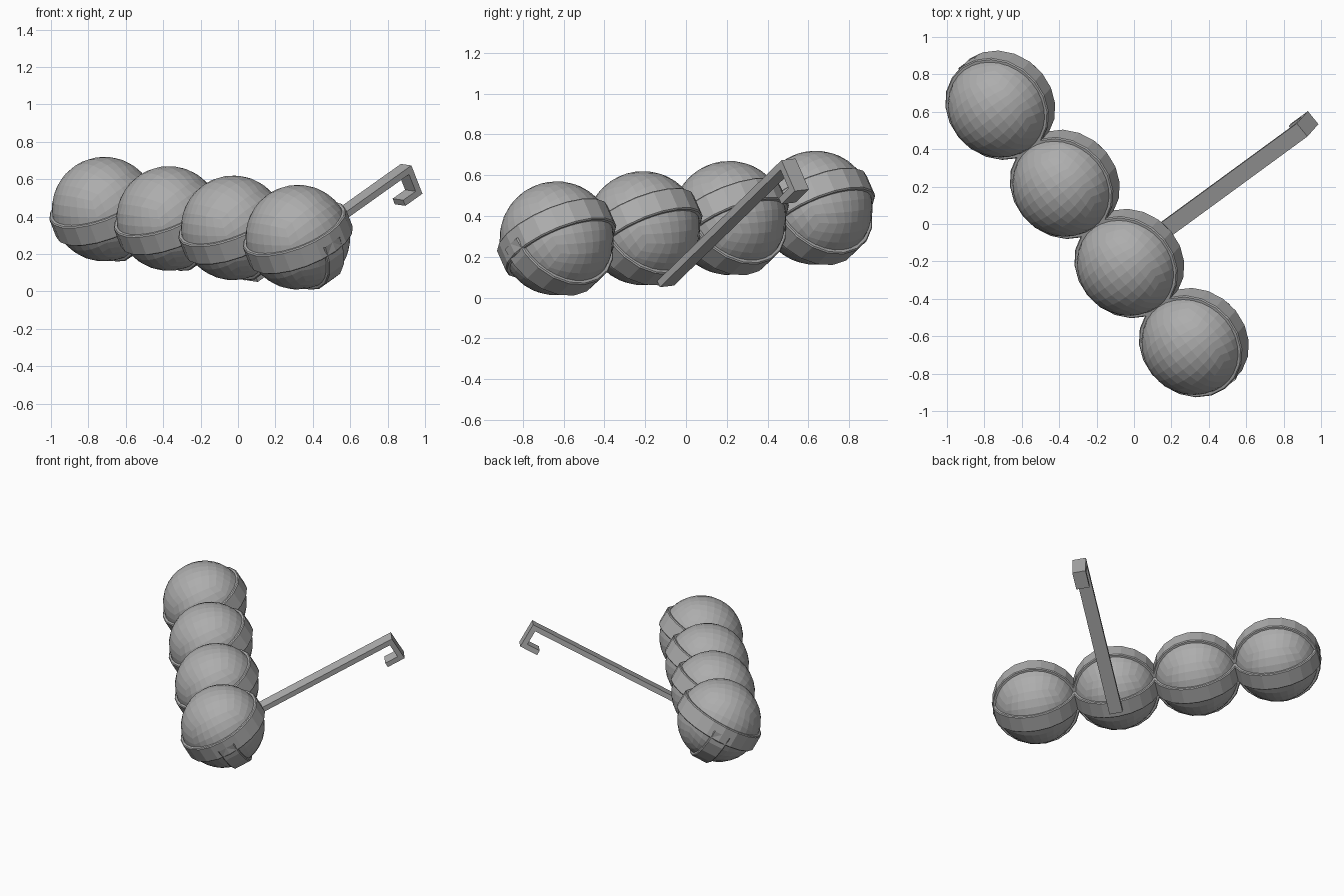
import bpy, bmesh, math
from mathutils import Vector, Matrix

cube = bpy.data.objects.get("Cube")
if cube:
    bpy.data.objects.remove(cube, do_unlink=True)

grey = bpy.data.materials.new("plain_grey")
grey.use_nodes = True
colour = (0.42, 0.42, 0.42, 1)
grey.diffuse_color = colour
grey.node_tree.nodes["Principled BSDF"].inputs["Base Color"].default_value = colour

# Row frame: X runs along the row, Y along the handle, Z away from the lower strap
FIRST = Vector((-0.715, 0.635, 0.44))
STEP = Vector((0.345, -0.423, -0.05))
along = STEP.normalized()
side = Vector((0, 0, 1)).cross(along).normalized()
up = along.cross(side)
tilt = math.radians(30)
arm = side * math.cos(tilt) + up * math.sin(tilt)
FRAME = Matrix((along, arm, along.cross(arm))).transposed().to_4x4()


def to_mesh(bm, name):
    bmesh.ops.recalc_face_normals(bm, faces=bm.faces)
    mesh = bpy.data.meshes.new(name)
    bm.to_mesh(mesh)
    bm.free()
    mesh.materials.append(grey)
    return mesh


def place(name, mesh, centre):
    ob = bpy.data.objects.new(name, mesh)
    bpy.context.collection.objects.link(ob)
    ob.matrix_world = Matrix.Translation(centre) @ FRAME
    return ob


def ball_mesh(radius):
    """Rounded cube with evenly spread flat quads."""
    bm = bmesh.new()
    bmesh.ops.create_cube(bm, size=2)
    bmesh.ops.subdivide_edges(bm, edges=bm.edges[:], cuts=7, use_grid_fill=True)
    for v in bm.verts:
        v.co = Vector([math.tan(c * math.pi / 4) for c in v.co]).normalized() * radius
    return to_mesh(bm, "ball")


def strap_mesh(name, axis, width_dir, angle, steps):
    """Flat band swept round an axis, starting from +X."""
    bm = bmesh.new()
    half, inner, outer, chamfer = 0.06, 0.25, 0.294, 0.006
    section = [(inner, -half), (outer - chamfer, -half), (outer, chamfer - half),
               (outer, half - chamfer), (outer - chamfer, half), (inner, half)]
    verts = [bm.verts.new(Vector((r, 0, 0)) + width_dir * w) for r, w in section]
    edges = [bm.edges.new((verts[i - 1], verts[i])) for i in range(len(verts))]
    bmesh.ops.spin(bm, geom=verts + edges, cent=(0, 0, 0), axis=axis,
                   angle=angle, steps=steps, use_duplicate=False)
    bmesh.ops.remove_doubles(bm, verts=bm.verts, dist=0.0005)
    return to_mesh(bm, name)


# Balls, each with a full strap round it and a half strap beneath
Y, Z = Vector((0, 1, 0)), Vector((0, 0, 1))
ball = ball_mesh(0.28)
full = strap_mesh("full_strap", Z, Z, math.tau, 20)
lower = strap_mesh("lower_strap", Y, Y, math.pi, 10)
for i in range(4):
    centre = FIRST + STEP * i
    place(f"ball_{i + 1}", ball, centre)
    place(f"full_strap_{i + 1}", full, centre)
    place(f"lower_strap_{i + 1}", lower, centre)

# Handle: flat bar with a squared hook, fixed under the third ball
start, end, top, drop, back, t = -0.01, 1.18, -0.29, -0.465, 1.05, 0.035
outline = [(start, top), (end, top), (end, drop), (back, drop), (back, drop + t),
           (end - t, drop + t), (end - t, top - t), (start, top - t)]
bm = bmesh.new()
face = bm.faces.new([bm.verts.new((-0.045, y, z)) for y, z in outline])
moved = bmesh.ops.extrude_face_region(bm, geom=[face])["geom"]
bmesh.ops.translate(bm, vec=(0.09, 0, 0),
                    verts=[g for g in moved if isinstance(g, bmesh.types.BMVert)])
place("hooked_handle", to_mesh(bm, "hooked_handle"), FIRST + STEP * 2)
